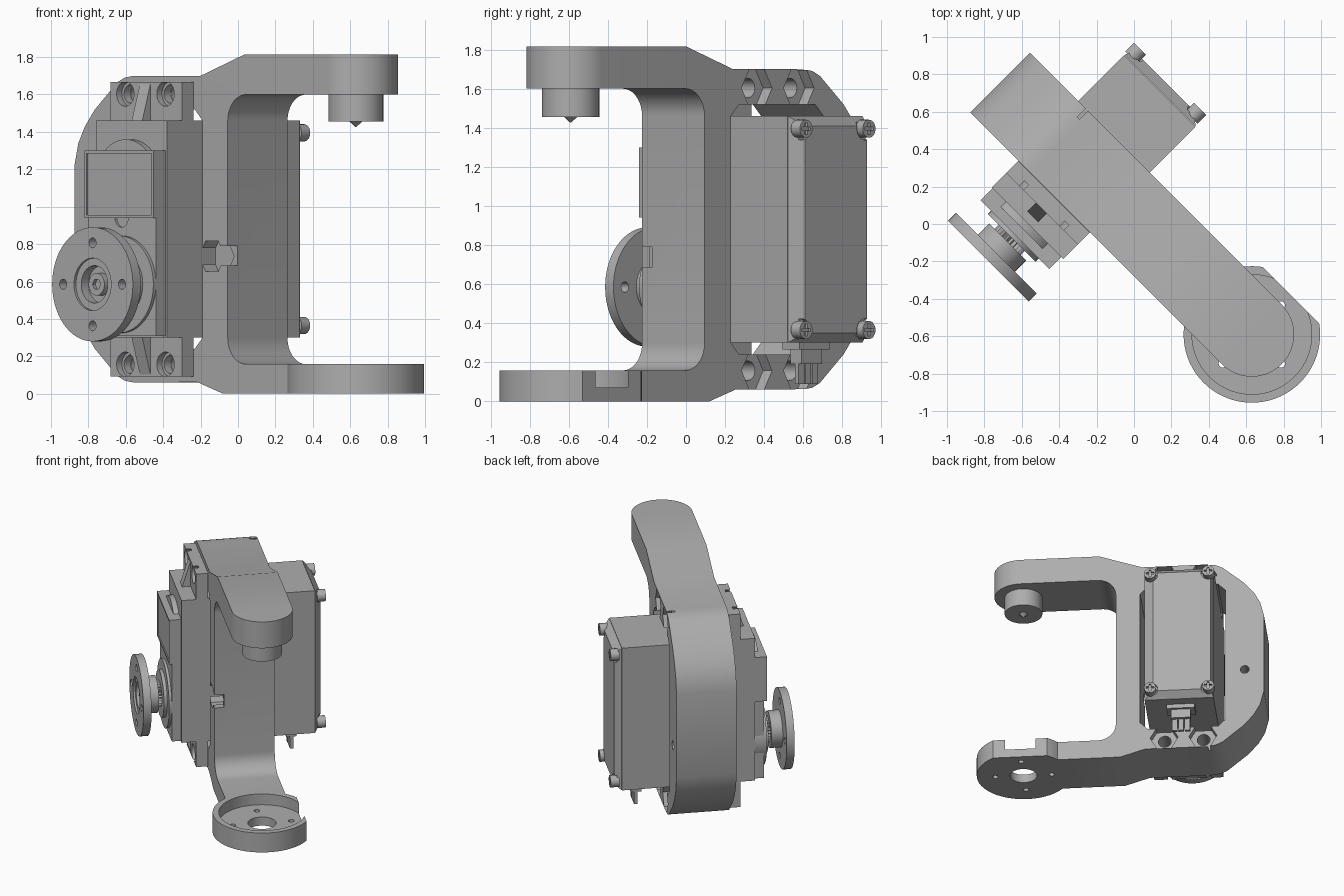
import bpy, bmesh, math
from mathutils import Matrix, Vector

if "Cube" in bpy.data.objects:
    bpy.data.objects.remove(bpy.data.objects["Cube"])

GREY = (0.42, 0.42, 0.42, 1)
mat = bpy.data.materials.new("plain grey")
mat.use_nodes = True
mat.diffuse_color = GREY
mat.node_tree.nodes["Principled BSDF"].inputs["Base Color"].default_value = GREY

# Everything is modelled along its own axes: u = arm direction, v = servo shaft
# direction, then turned 45 degrees about z.
TURN = Matrix.Rotation(math.radians(-45), 4, 'Z')
MID = -0.41       # servo centre in u
SHAFT = 0.585     # shaft height
TIP = (0.863, 0.028)   # pivot centre in u, v
MIDZ = 0.88


def make(bm, name):
    bmesh.ops.recalc_face_normals(bm, faces=bm.faces)
    me = bpy.data.meshes.new(name)
    bm.to_mesh(me)
    bm.free()
    ob = bpy.data.objects.new(name, me)
    bpy.context.collection.objects.link(ob)
    me.materials.append(mat)
    return ob


def prism(name, pts, lo, hi, axis='v'):
    """Extrude an outline: (u, z) along v, or (u, v) along z."""
    bm = bmesh.new()
    place = (lambda a, b: (a, lo, b)) if axis == 'v' else (lambda a, b: (a, b, lo))
    step = Vector((0, hi - lo, 0) if axis == 'v' else (0, 0, hi - lo))
    face = bm.faces.new([bm.verts.new(place(*p)) for p in pts])
    ext = bmesh.ops.extrude_face_region(bm, geom=[face])
    bmesh.ops.translate(bm, vec=step, verts=[g for g in ext["geom"] if isinstance(g, bmesh.types.BMVert)])
    return make(bm, name)


def ring(c, r, n=48, start=0.0, end=360.0):
    full = end - start >= 360
    return [(c[0] + r * math.cos(math.radians(start + (end - start) * i / (n if full else n - 1))),
             c[1] + r * math.sin(math.radians(start + (end - start) * i / (n if full else n - 1))))
            for i in range(n)]


def disc(name, c, r, lo, hi, axis='v', n=48):
    return prism(name, ring(c, r, n), lo, hi, axis)


def box(name, u0, u1, v0, v1, z0, z1):
    return prism(name, [(u0, z0), (u1, z0), (u1, z1), (u0, z1)], v0, v1)


def combine(ob, other, op='DIFFERENCE'):
    mod = ob.modifiers.new("combine", 'BOOLEAN')
    mod.operation, mod.object, mod.solver = op, other, 'EXACT'
    dg = bpy.context.evaluated_depsgraph_get()
    me = bpy.data.meshes.new_from_object(ob.evaluated_get(dg))
    ob.modifiers.clear()
    ob.data = me
    bpy.data.objects.remove(other)
    return ob


# --- C-shaped bracket: side outline, with the arms trimmed to a rounded plan
corner = [(-0.59, 1.70), (-0.66, 1.69), (-0.715, 1.665), (-0.885, 1.52),
          (-0.96, 1.43), (-1.01, 1.34), (-1.04, 1.22)]
outline = [(1.3, 1.815), (0.25, 1.815), (-0.085, 1.70)] + corner
outline += [(u, 2 * MIDZ - z) for u, z in reversed(corner)]
outline += [(-0.11, 0.062), (0.085, 0), (1.3, 0), (1.3, 0.158)]
outline += ring((0.26, 0.298), 0.14, 10, 270, 180)
outline += ring((0.26, 1.46), 0.14, 10, 180, 90) + [(1.3, 1.60)]
bracket = prism("bracket", outline, -0.5, 0.6)
plan = [(-1.3, 0.255), (-1.3, -0.197)] + ring(TIP, 0.226, 32, -90, 90)
combine(bracket, prism("plan_cutter", plan, -0.5, 2.5, 'z'), 'INTERSECT')

# Lower cup with one flat side
cup = disc("cup", TIP, 0.365, 0, 0.158, 'z', 72)
combine(cup, box("flat_cutter", 0, 2, 0.325, 1, -1, 1))
combine(bracket, cup, 'UNION')
combine(bracket, disc("recess_cutter", TIP, 0.32, 0.07, 0.5, 'z', 72))
combine(bracket, disc("hole_cutter", TIP, 0.105, -0.5, 0.5, 'z'))
for k in range(4):
    p = ring(TIP, 0.22, 4)[k]
    combine(bracket, disc("hole_cutter", p, 0.022, -0.5, 0.5, 'z', 16))

# Servo window with clipped corners
w0, w1, h0, h1, c = -0.74, -0.07, 0.24, 1.52, 0.06
window = [(w0 + c, h0), (w1 - c, h0), (w1, h0 + c), (w1, h1 - c),
          (w1 - c, h1), (w0 + c, h1), (w0, h1 - c), (w0, h0 + c)]
combine(bracket, prism("window_cutter", window, -0.5, 0.6))

# Nut pockets and bolt holes
BOLTS = [(MID + s * 0.152, z) for s in (-1, 1) for z in (0.157, 1.603)]
for p in BOLTS:
    combine(bracket, disc("nut_cutter", p, 0.11, 0.19, 0.5, n=6))
    combine(bracket, disc("bolt_cutter", p, 0.05, -0.5, 0.5, n=24))
combine(bracket, disc("side_hole_cutter", (-0.89, 0.74), 0.035, 0.1, 0.5, n=24))
# Nut slot in the upright and its screw opening
combine(bracket, disc("slot_cutter", (0.0, 0.735), 0.095, -0.5, -0.10, n=6))
combine(bracket, box("slot_cutter", 0, 0.3, -0.5, -0.125, 0.685, 0.79))

# --- Pivot pin under the upper arm
pin = disc("pivot_pin", TIP, 0.147, 1.455, 1.61, 'z')
bm = bmesh.new()
bmesh.ops.create_cone(bm, segments=24, radius1=0.002, radius2=0.035, depth=0.03, cap_ends=True,
                      matrix=Matrix.Translation((*TIP, 1.441)))
tip = make(bm, "pivot_point")

# --- Servo case, with a tapered rear lid
L, R, B, T = -0.675, -0.135, 0.30, 1.46
case = box("servo_case", L, R, -0.40, 0.60, B, T)
lid = box("servo_lid", L, R, 0.602, 0.655, B, T)
for v in lid.data.vertices:
    if v.co.y > 0.63:
        v.co.x += 0.02 if v.co.x < MID else -0.07
        v.co.z += 0.05 if v.co.z < 1 else -0.05

# Lid screws in corner seats
for u in (-0.64, -0.185):
    for z in (0.365, 1.395):
        combine(lid, disc("seat_cutter", (u, z), 0.058, 0.635, 0.9, n=24))
        screw = disc("lid_screw", (u, z), 0.046, 0.62, 0.685, n=24)
        combine(screw, box("cross_cutter", u - 0.03, u + 0.03, 0.67, 0.8, z - 0.008, z + 0.008))
        combine(screw, box("cross_cutter", u - 0.008, u + 0.008, 0.67, 0.8, z - 0.03, z + 0.03))

# Mounting ears with counterbored holes and wedge ribs
for name, lo, hi, s in (("lower", 0.093, 0.32, 1), ("upper", 1.44, 1.667, -1)):
    ear = box(name + "_ear", L, R, -0.29, -0.20, lo, hi)
    for p in BOLTS:
        combine(ear, disc("bore_cutter", p, 0.066, -0.5, -0.25, n=32))
        combine(ear, disc("bolt_cutter", p, 0.05, -0.5, 0, n=32))
    root, end = (hi, lo + 0.01) if s > 0 else (lo, hi - 0.01)
    rib = box(name + "_rib", MID - 0.04, MID + 0.04, -0.36, -0.28, min(root, end), max(root, end))
    for v in rib.data.vertices:
        if abs(v.co.z - end) < 0.01 and v.co.y < -0.3:
            v.co.y = -0.292

# --- Front of the servo: motor cover, gearbox, round bosses
cover = box("motor_cover", -0.67, -0.15, -0.49, -0.39, 0.94, 1.30)
combine(cover, box("panel_cutter", -0.655, -0.165, -0.6, -0.482, 0.955, 1.285))
disc("motor_boss", (MID, 1.12), 0.24, -0.44, -0.39)
gearbox = box("gearbox", -0.66, -0.15, -0.47, -0.39, B + 0.01, 0.94)
combine(gearbox, disc("notch_cutter", (MID, 0.94), 0.05, -0.6, -0.455, n=24))
disc("shaft_boss", (MID, SHAFT), 0.26, -0.49, -0.39, n=64)
disc("shaft_collar", (MID, SHAFT), 0.18, -0.515, -0.48)

# Toothed output shaft
teeth = [ring((MID, SHAFT), 0.1 if i % 2 else 0.085, 48)[i] for i in range(48)]
prism("output_spline", teeth, -0.56, -0.5)

# --- Servo horn
horn = disc("servo_horn", (MID, SHAFT), 0.305, -0.69, -0.63, n=72)
combine(horn, disc("hub", (MID, SHAFT), 0.14, -0.65, -0.545), 'UNION')
combine(horn, disc("recess_cutter", (MID, SHAFT), 0.14, -0.9, -0.675))
combine(horn, disc("recess_cutter", (MID, SHAFT), 0.10, -0.9, -0.62))
for p in ring((MID, SHAFT), 0.222, 4):
    combine(horn, disc("hole_cutter", p, 0.027, -0.9, -0.6, n=20))
horn_screw = disc("horn_screw", (MID, SHAFT), 0.06, -0.66, -0.6, n=32)
combine(horn_screw, disc("socket_cutter", (MID, SHAFT), 0.03, -0.9, -0.64, n=6))

# --- Cable connector under the case
box("connector_base", MID - 0.11, MID + 0.11, 0.40, 0.52, 0.265, 0.31)
box("connector_body", MID - 0.075, MID + 0.075, 0.42, 0.50, 0.19, 0.28)
for k in (-1, 0, 1):
    u = MID + k * 0.05
    box("connector_pin", u - 0.021, u + 0.021, 0.45, 0.475, 0.09, 0.20)

# --- Turn to the final heading, smooth the round walls
bpy.ops.object.select_all(action='DESELECT')
for ob in bpy.context.collection.objects:
    if ob.type == 'MESH' and mat.name in ob.data.materials:
        ob.data.transform(TURN)
        ob.select_set(True)
        bpy.context.view_layer.objects.active = ob
bpy.ops.object.shade_smooth_by_angle(angle=math.radians(25))
